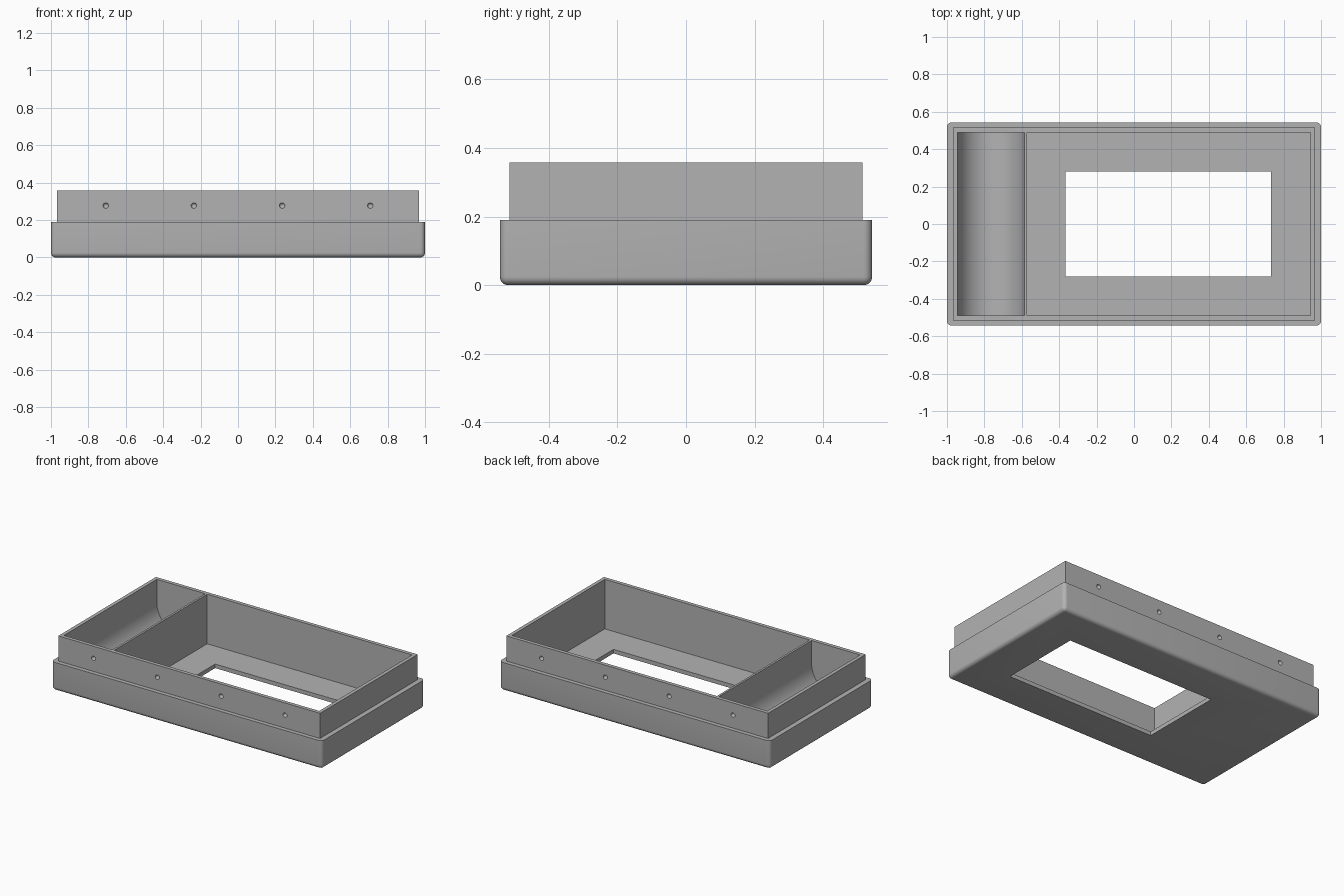
import bpy
import bmesh
import math

cube = bpy.data.objects.get("Cube")
if cube:
    bpy.data.objects.remove(cube, do_unlink=True)

# Key sizes
BASE_TOP, RIM_TOP, FLOOR = 0.19, 0.358, 0.027
CAV_X, CAV_Y = 0.943, 0.49
DIV_L, DIV_R = -0.585, -0.571
ABOVE = 0.5

grey = bpy.data.materials.new("plain grey")
grey.use_nodes = True
COLOUR = (0.45, 0.45, 0.45, 1)
grey.diffuse_color = COLOUR
grey.node_tree.nodes["Principled BSDF"].inputs["Base Color"].default_value = COLOUR


def finish(name, bm):
    bmesh.ops.recalc_face_normals(bm, faces=bm.faces)
    mesh = bpy.data.meshes.new(name)
    bm.to_mesh(mesh)
    bm.free()
    mesh.materials.append(grey)
    obj = bpy.data.objects.new(name, mesh)
    bpy.context.collection.objects.link(obj)
    return obj


def prism(name, profile, y0, y1):
    """Extrude an x-z outline from y0 to y1."""
    bm = bmesh.new()
    face = bm.faces.new([bm.verts.new((x, y0, z)) for x, z in profile])
    side = bmesh.ops.extrude_face_region(bm, geom=[face])
    verts = [v for v in side["geom"] if isinstance(v, bmesh.types.BMVert)]
    bmesh.ops.translate(bm, verts=verts, vec=(0, y1 - y0, 0))
    return finish(name, bm)


def box(name, x0, x1, y, z0, z1):
    return prism(name, [(x0, z0), (x1, z0), (x1, z1), (x0, z1)], -y, y)


def combine(target, tool, operation):
    """Apply a boolean and discard the helper."""
    mod = target.modifiers.new(operation, "BOOLEAN")
    mod.operation, mod.object, mod.solver = operation, tool, "EXACT"
    graph = bpy.context.evaluated_depsgraph_get()
    mesh = bpy.data.meshes.new_from_object(target.evaluated_get(graph))
    target.modifiers.clear()
    target.data = mesh
    bpy.data.objects.remove(tool, do_unlink=True)


# Lower case: rounded underside and corners, crisp top ledge
case = box("tray_case", -1, 1, 0.543, 0, BASE_TOP)
bm = bmesh.new()
bm.from_mesh(case.data)
edges = [e for e in bm.edges if min(v.co.z for v in e.verts) < 0.01]
bmesh.ops.bevel(bm, geom=edges, offset=0.025, segments=6, profile=0.5, affect="EDGES")
bm.to_mesh(case.data)
bm.free()

# Raised rim stepped in from the case
combine(case, box("rim", -0.967, 0.967, 0.515, 0.1, RIM_TOP), "UNION")

# Main compartment
combine(case, box("main_cutter", DIV_R, CAV_X, CAV_Y, FLOOR, ABOVE), "DIFFERENCE")

# Round-bottomed side trough, leaving the thin divider
radius = (DIV_L + CAV_X) / 2
middle = (DIV_L - CAV_X) / 2
outline = [(-CAV_X, ABOVE)]
for i in range(33):
    a = math.pi * (1 + i / 32)
    outline.append((middle + radius * math.cos(a),
                    FLOOR + radius + radius * math.sin(a)))
outline.append((DIV_L, ABOVE))
combine(case, prism("trough_cutter", outline, -CAV_Y, CAV_Y), "DIFFERENCE")

# Window through the floor
combine(case, box("window_cutter", -0.365, 0.732, 0.28, -0.1, 0.1), "DIFFERENCE")

# Small round dimples along the front and back of the rim
bm = bmesh.new()
for side in (-1, 1):
    for x in (-0.707, -0.236, 0.236, 0.707):
        ball = bmesh.ops.create_uvsphere(bm, u_segments=16, v_segments=8, radius=0.015)
        bmesh.ops.translate(bm, verts=ball["verts"], vec=(x, side * 0.515, 0.277))
combine(case, finish("dimple_cutter", bm), "DIFFERENCE")

# Smooth rounded surfaces, keep hard edges
bpy.ops.object.select_all(action="DESELECT")
case.select_set(True)
bpy.context.view_layer.objects.active = case
bpy.ops.object.shade_smooth_by_angle(angle=math.radians(30))
